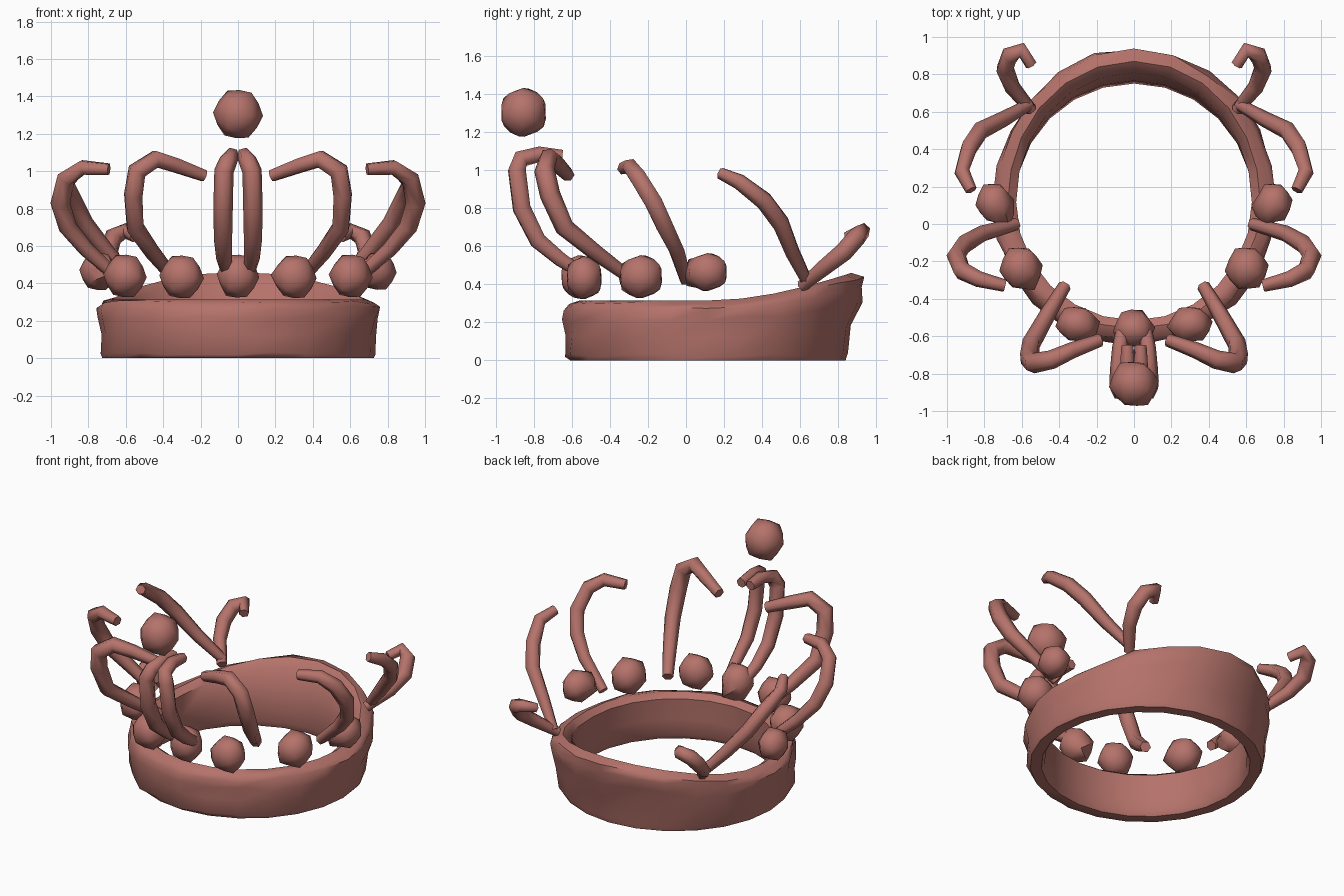
import bpy, bmesh, math, random
from mathutils import Vector, Euler

random.seed(4)
cube = bpy.data.objects.get("Cube")
if cube:
    bpy.data.objects.remove(cube, do_unlink=True)

clay = bpy.data.materials.new("dusty_rose_clay")
clay.use_nodes = True
COLOUR = (0.46, 0.17, 0.145, 1)
clay.diffuse_color = COLOUR
bsdf = clay.node_tree.nodes["Principled BSDF"]
bsdf.inputs["Base Color"].default_value = COLOUR
bsdf.inputs["Roughness"].default_value = 0.8


def smooth(obj, angle):
    bpy.ops.object.select_all(action="DESELECT")
    obj.select_set(True)
    bpy.context.view_layer.objects.active = obj
    bpy.ops.object.shade_smooth_by_angle(angle=math.radians(angle))


def add_mesh(name, bm):
    bmesh.ops.recalc_face_normals(bm, faces=bm.faces)
    mesh = bpy.data.meshes.new(name)
    bm.to_mesh(mesh)
    bm.free()
    mesh.materials.append(clay)
    obj = bpy.data.objects.new(name, mesh)
    bpy.context.collection.objects.link(obj)
    smooth(obj, 50)


# Hand-formed band: a closed profile swept round, rising and flaring at the back
def make_band(segments=24):
    profile = [(0.725, 0.0), (0.74, 0.08), (0.74, 0.4), (0.757, 0.68), (0.748, 0.85),
               (0.725, 0.95), (0.675, 1.0), (0.63, 0.9), (0.635, 0.45), (0.635, 0.1),
               (0.655, 0.0)]
    bm = bmesh.new()
    rings = []
    for i in range(segments):
        a = math.tau * i / segments
        back = max(0, math.sin(a)) ** 2
        height = 0.315 + 0.145 * back
        ring = []
        for j, (radius, level) in enumerate(profile):
            outer = j < 6
            r = radius + back * (0.1 if outer else 0.08) * level ** 2
            z = level * height
            if outer and level > 0:
                r += random.uniform(-0.012, 0.014)
                z += random.uniform(-0.01, 0.01)
            ring.append(bm.verts.new((r * math.cos(a), 0.115 + r * math.sin(a), z)))
        rings.append(ring)
    n = len(profile)
    for i in range(segments):
        p, q = rings[i], rings[(i + 1) % segments]
        for j in range(n):
            k = (j + 1) % n
            bm.faces.new((p[j], q[j], q[k], p[k]))
    add_mesh("band", bm)


# Lumpy bead, drawn out to a blunt point toward a given direction
def make_bead(name, centre, size, point, stretch):
    bm = bmesh.new()
    bmesh.ops.create_icosphere(bm, subdivisions=1, radius=1)
    bmesh.ops.subdivide_edges(bm, edges=bm.edges, cuts=1)
    turn = Euler((0.4, 0.5, 0.3)).to_matrix()
    point = Vector(point).normalized()
    for v in bm.verts:
        co = turn @ v.co.normalized().lerp(v.co, 0.6)
        co *= 1.04 + (stretch - 1) * max(0, co.dot(point)) ** 4
        v.co = Vector(centre) + Vector(c * s for c, s in zip(co, size))
    add_mesh(name, bm)


# Bent six-sided strand following a path, thickest in the middle
def make_strand(name, path, radius):
    curve = bpy.data.curves.new(name, "CURVE")
    curve.dimensions = "3D"
    curve.bevel_depth = radius
    curve.bevel_resolution = 1
    curve.use_fill_caps = True
    spline = curve.splines.new("POLY")
    spline.points.add(len(path) - 1)
    for i, (p, co) in enumerate(zip(spline.points, path)):
        p.co = (*co, 1)
        p.radius = 0.7 + 0.4 * math.sin(math.pi * i / (len(path) - 1))
    obj = bpy.data.objects.new(name, curve)
    bpy.context.collection.objects.link(obj)
    curve.materials.append(clay)
    bpy.ops.object.select_all(action="DESELECT")
    obj.select_set(True)
    bpy.context.view_layer.objects.active = obj
    bpy.ops.object.convert(target="MESH")
    smooth(bpy.context.object, 70)


make_band()

# Centre bead, and the bead floating above the paired central strands
make_bead("front_bead", (0, -0.565, 0.44), (0.11, 0.1, 0.12), (0, 0.8, -0.5), 1.35)
make_bead("top_bead", (0, -0.855, 1.305), (0.13, 0.13, 0.136), (0, 0, 1), 1)

# Radius and path of each strand on the model's left, mirrored to its right
strands = {
    "centre_strand": (0.048, [
        (0.06, -0.55, 0.46), (0.075, -0.66, 0.53), (0.08, -0.78, 0.63),
        (0.08, -0.865, 0.8), (0.075, -0.89, 1.0), (0.05, -0.87, 1.06),
        (0.035, -0.77, 1.085), (0.035, -0.65, 1.075)]),
    "front_strand": (0.05, [
        (0.37, -0.33, 0.46), (0.46, -0.48, 0.57), (0.55, -0.64, 0.7),
        (0.56, -0.715, 0.87), (0.54, -0.745, 1.0), (0.44, -0.725, 1.065),
        (0.33, -0.675, 1.03), (0.18, -0.62, 0.975)]),
    "side_strand": (0.048, [
        (0.63, 0.0, 0.42), (0.81, -0.05, 0.58), (0.91, -0.11, 0.7),
        (0.95, -0.17, 0.83), (0.92, -0.25, 0.96), (0.83, -0.295, 1.02),
        (0.69, -0.33, 1.01)]),
    "rear_side_strand": (0.045, [
        (0.56, 0.64, 0.41), (0.7, 0.56, 0.57), (0.82, 0.5, 0.72),
        (0.88, 0.41, 0.84), (0.92, 0.28, 0.94), (0.87, 0.18, 0.985)]),
    "rear_strand": (0.046, [
        (0.55, 0.61, 0.39), (0.65, 0.73, 0.49), (0.69, 0.83, 0.57),
        (0.665, 0.9, 0.65), (0.6, 0.93, 0.68), (0.55, 0.85, 0.65)]),
}
# Centre, size, pointing direction and stretch of each bead
beads = {
    "inner_bead": ((0.305, -0.535, 0.435), (0.112, 0.1, 0.12), (-0.8, -0.5, 0), 1.2),
    "middle_bead": ((0.605, -0.235, 0.44), (0.112, 0.12, 0.12), (-0.6, -0.7, -0.1), 1.15),
    "outer_bead": ((0.75, 0.115, 0.465), (0.095, 0.11, 0.105), (-0.75, -0.65, -0.1), 1.6),
}
for side, s in (("left", 1), ("right", -1)):
    for name, (radius, path) in strands.items():
        make_strand(f"{side}_{name}", [(s * x, y, z) for x, y, z in path], radius)
    for name, ((x, y, z), size, (px, py, pz), stretch) in beads.items():
        make_bead(f"{side}_{name}", (s * x, y, z), size, (s * px, py, pz), stretch)
